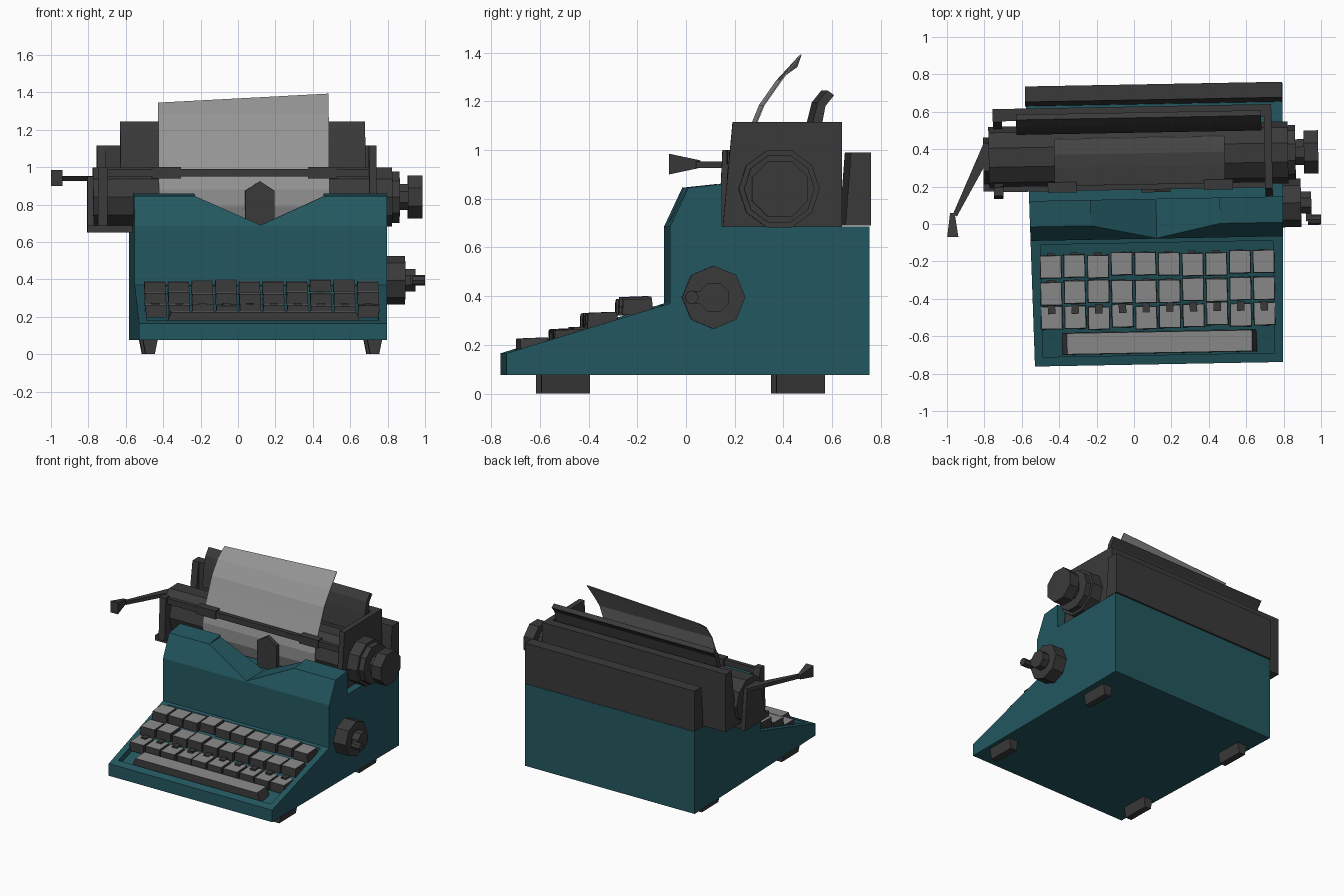
import bpy, bmesh, math, random
from mathutils import Matrix, Vector

if "Cube" in bpy.data.objects:
    bpy.data.objects.remove(bpy.data.objects["Cube"])
random.seed(4)

# The whole machine is turned very slightly about its vertical axis
PLACE = Matrix.Translation((0.12, 0, 0)) @ Matrix.Rotation(math.radians(1.05), 4, 'Z')


def material(name, color):
    mat = bpy.data.materials.new(name)
    mat.use_nodes = True
    rgba = (*color, 1)
    mat.diffuse_color = rgba
    mat.node_tree.nodes["Principled BSDF"].inputs["Base Color"].default_value = rgba
    return mat


TEAL = material("teal enamel", (0.017, 0.096, 0.117))
DARK = material("dark metal", (0.042, 0.042, 0.042))
PAPER = material("paper grey", (0.30, 0.30, 0.30))
KEYTOP = material("key cap grey", (0.25, 0.25, 0.25))


def finish(name, bm, *mats):
    bmesh.ops.recalc_face_normals(bm, faces=bm.faces)
    mesh = bpy.data.meshes.new(name)
    bm.to_mesh(mesh)
    bm.free()
    for mat in mats:
        mesh.materials.append(mat)
    obj = bpy.data.objects.new(name, mesh)
    obj.matrix_world = PLACE
    bpy.context.collection.objects.link(obj)
    return obj


def prism(name, points, lo, hi, axis, mat):
    """Extrude a flat outline along an axis from lo to hi."""
    bm = bmesh.new()
    order = {'x': lambda a, b: (lo, a, b), 'y': lambda a, b: (a, lo, b),
             'z': lambda a, b: (a, b, lo)}[axis]
    face = bm.faces.new([bm.verts.new(order(a, b)) for a, b in points])
    step = Vector([(hi - lo) * (axis == k) for k in 'xyz'])
    new = bmesh.ops.extrude_face_region(bm, geom=[face])["geom"]
    bmesh.ops.translate(bm, vec=step, verts=[v for v in new if isinstance(v, bmesh.types.BMVert)])
    return finish(name, bm, mat)


def box(name, center, size, mat, end=None, scale=(1, 1, 1)):
    """Box, optionally narrowed at one end given as (axis index, sign)."""
    bm = bmesh.new()
    bmesh.ops.create_cube(bm, size=1)
    for v in bm.verts:
        s = scale if end and v.co[end[0]] * end[1] > 0 else (1, 1, 1)
        v.co = Vector([c + p * d * f for c, p, d, f in zip(center, v.co, size, s)])
    return finish(name, bm, mat)


def roller(name, x0, x1, y, z, radius, sides, mat, turn=0.0):
    """Faceted cylinder lying along x."""
    bm = bmesh.new()
    bmesh.ops.create_cone(bm, cap_ends=True, segments=sides, radius1=radius,
                          radius2=radius, depth=x1 - x0)
    spin = Matrix.Rotation(math.pi / 2, 4, 'Y') @ Matrix.Rotation(turn, 4, 'Z')
    bm.transform(Matrix.Translation(((x0 + x1) / 2, y, z)) @ spin)
    return finish(name, bm, mat)


def cut(target, cutter):
    mod = target.modifiers.new("cut", 'BOOLEAN')
    mod.operation = 'DIFFERENCE'
    mod.solver = 'EXACT'
    mod.object = cutter
    cutter.hide_render = True
    bpy.context.view_layer.update()
    bpy.context.view_layer.objects.active = target
    bpy.ops.object.modifier_apply(modifier=mod.name)
    bpy.data.objects.remove(cutter)


def slope(y):
    return 0.165 + 0.305 * (y + 0.75)


# Body: side outline, slightly wider at the back
body = prism("body", [(-0.75, 0.075), (-0.75, 0.165), (-0.078, 0.37), (-0.078, 0.685),
                      (-0.003, 0.845), (0.135, 0.86), (0.135, 0.685), (0.742, 0.685),
                      (0.742, 0.075)], -0.676, 0.676, 'x', TEAL)
for v in body.data.vertices:
    v.co.x *= 1 + 0.025 * v.co.y

# Keyboard well and V notch
a, b = -0.70, -0.10
cut(body, prism("well_cutter", [(a, slope(a) - 0.045), (b, slope(b) - 0.045),
                                (b, slope(b) + 0.1), (a, slope(a) + 0.1)],
                -0.62, 0.62, 'x', TEAL))
cut(body, prism("notch_cutter", [(-0.35, 0.845), (0, 0.69), (0.34, 0.845), (0.34, 1),
                                 (-0.35, 1)], -0.2, 0.3, 'y', TEAL))

# Feet
for side, sx in (("right", -0.6), ("left", 0.6)):
    for end, y in (("front", -0.505), ("rear", 0.46)):
        box(f"{end}_{side}_foot", (sx, y, 0.04), (0.08, 0.2, 0.08), DARK, (2, -1), (0.6, 1, 1))


# Keys: dark sides with light tops, and stems reaching the well floor
def key(name, x, y, top, width, depth):
    cap = box(name, (x, y, top - 0.032), (width, depth, 0.064), DARK, (2, 1), (0.95, 0.95, 1))
    cap.data.materials.append(KEYTOP)
    for v in cap.data.vertices:
        v.co.z += (v.co.y - y) * 0.04
    for p in cap.data.polygons:
        p.material_index = int(p.normal.z > 0.7)


for row, (y, top) in enumerate(((-0.215, 0.392), (-0.36, 0.328), (-0.492, 0.265))):
    for col in range(10):
        x = (col - 4.5) * 0.1265
        jy, jz = random.uniform(-0.008, 0.008), random.uniform(-0.007, 0.007)
        key(f"key_{row + 1}_{col + 1}", x, y + jy, top + jz, 0.117, 0.125)
        box(f"key_stem_{row + 1}_{col + 1}", (x, y + 0.045, slope(y) - 0.01),
            (0.04, 0.05, 0.08), DARK)
key("space_bar", 0.005, -0.632, 0.228, 1.04, 0.118)

# Carriage: end plates, back panel, paper rest and rear cover
prism("left_end_plate", [(0.14, 0.685), (0.63, 0.685), (0.63, 1.115), (0.18, 1.115)],
      0.585, 0.625, 'x', DARK)
prism("right_end_plate", [(0.15, 0.685), (0.63, 0.685), (0.63, 1.115), (0.56, 1.115),
                          (0.52, 0.85), (0.25, 0.85), (0.21, 1.0), (0.165, 1.0)],
      -0.865, -0.815, 'x', DARK)
box("carriage_back", (-0.12, 0.597, 0.9), (1.49, 0.066, 0.43), DARK)
prism("paper_rest", [(0.49, 0.98), (0.51, 1.115), (0.53, 1.195), (0.57, 1.245), (0.598, 1.225),
                     (0.562, 1.18), (0.55, 1.115), (0.53, 0.98)], -0.74, 0.57, 'x', DARK)
prism("rear_cover", [(0.642, 0.69), (0.665, 0.99), (0.748, 0.99), (0.748, 0.69)],
      -0.69, 0.685, 'x', DARK)

# Platen and its stepped knob
roller("platen", -0.89, 0.6, 0.37, 0.84, 0.165, 10, DARK)
for name, x0, x1, r, n in (("knob_flange", 0.62, 0.71, 0.166, 10), ("knob_collar", 0.70, 0.75, 0.145, 10),
                           ("knob_shaft", 0.74, 0.80, 0.075, 8), ("knob_grip", 0.795, 0.872, 0.125, 8)):
    roller(name, x0, x1, 0.37, 0.84, r, n, DARK, math.pi / 8 if n == 8 else 0)

# Ribbon wheel on the side of the body, with a small crank pin
roller("ribbon_wheel", 0.67, 0.775, 0.1, 0.395, 0.13, 8, DARK)
roller("ribbon_hub", 0.77, 0.83, 0.1, 0.395, 0.064, 8, DARK, math.pi / 8)
box("ribbon_crank", (0.815, 0.055, 0.395), (0.03, 0.11, 0.05), DARK)
roller("ribbon_pin", 0.81, 0.88, 0.008, 0.395, 0.028, 8, DARK)

# Return lever with bracket, lower rail and flared paddle
prism("lever_bracket", [(0.22, 0.65), (0.48, 0.65), (0.45, 0.95), (0.3, 0.95)],
      -0.92, -0.885, 'x', DARK)
box("lower_rail", (-0.8, 0.33, 0.67), (0.24, 0.28, 0.038), DARK)
prism("return_lever", [(-0.92, 0.44), (-1.088, 0.07), (-1.066, 0.06), (-0.888, 0.37)],
      0.926, 0.952, 'z', DARK)
box("lever_paddle", (-1.09, 0.015, 0.942), (0.06, 0.13, 0.085), DARK, (1, 1), (0.4, 1, 0.35))

# Paper bail with two rollers, and the pointed type guide
box("paper_bail", (-0.12, 0.2, 0.97), (1.42, 0.03, 0.042), DARK)
for i, x in enumerate((-0.5, 0.335)):
    box(f"bail_roller_{i + 1}", (x, 0.205, 0.97), (0.155, 0.055, 0.06), DARK)
prism("type_guide", [(-0.078, 0.66), (0.078, 0.66), (0.078, 0.875), (0, 0.925), (-0.078, 0.875)],
      0.17, 0.2, 'y', DARK)

# Paper: curves around the platen and leans back, skewed at the top
path = [(0.235, 0.70), (0.203, 0.79), (0.2, 0.88), (0.22, 0.97), (0.275, 1.1),
        (0.31, 1.185), (0.38, 1.285), (0.463, 1.345)]
bm = bmesh.new()
rows = [[bm.verts.new((x, y, z)) for x in (-0.54, 0.372)] for y, z in path]
rows[-1][1].co.z += 0.048
for lower, upper in zip(rows, rows[1:]):
    bm.faces.new((lower[0], lower[1], upper[1], upper[0]))
sheet = finish("paper_sheet", bm, PAPER)
sheet.modifiers.new("thickness", 'SOLIDIFY').thickness = 0.006
